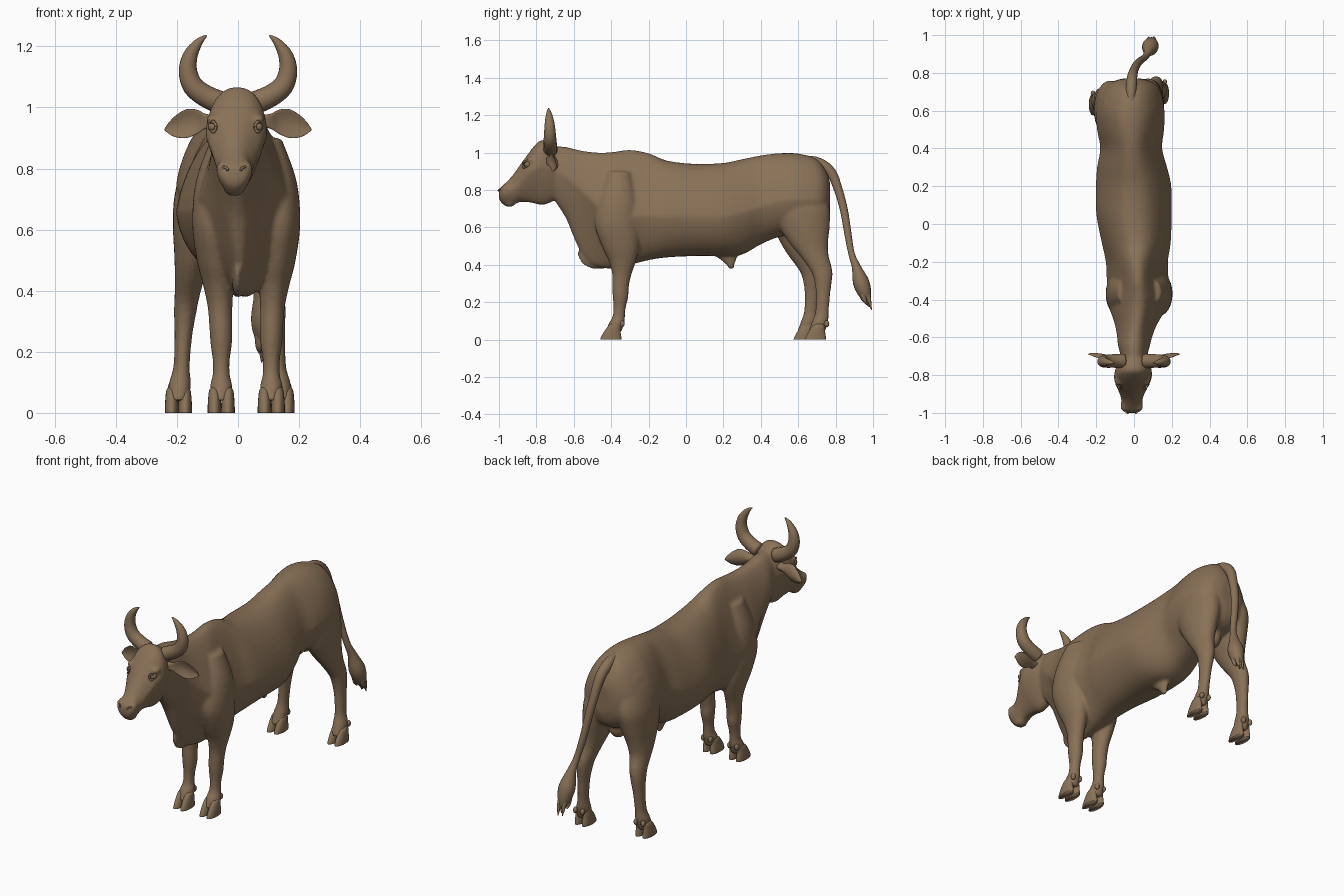
import bpy, bmesh, math
from mathutils import Vector, Matrix

hide = bpy.data.materials.new("brown_hide")
hide.diffuse_color = (0.25, 0.165, 0.095, 1)


def resample(rows, n=4):
    """Catmull-Rom interpolation of rows of numbers."""
    out = []
    for i in range(len(rows) - 1):
        p0, p1, p2, p3 = (rows[max(0, min(len(rows) - 1, i + k))] for k in (-1, 0, 1, 2))
        for s in range(n):
            t = s / n
            out.append([0.5 * (2 * b + (c - a) * t + (2 * a - 5 * b + 4 * c - d) * t * t
                        + (3 * b - a - 3 * c + d) * t ** 3) for a, b, c, d in zip(p0, p1, p2, p3)])
    return out + [list(rows[-1])]


def skin(bm, rings):
    vs = [[bm.verts.new(p) for p in r] for r in rings]
    n = len(vs[0])
    for a, b in zip(vs, vs[1:]):
        for i in range(n):
            bm.faces.new((a[i], a[(i + 1) % n], b[(i + 1) % n], b[i]))
    bm.faces.new(vs[0][::-1])
    bm.faces.new(vs[-1])


def loft(bm, rows, ring, n=32):
    skin(bm, [[ring(r, 2 * math.pi * k / n) for k in range(n)] for r in resample(rows)])


def tube(bm, rows, ref, n=14):
    """Sweep a circle along rows of (x, y, z, radius)."""
    rows = resample(rows)
    rings = []
    for i, r in enumerate(rows):
        t = (Vector(rows[min(i + 1, len(rows) - 1)][:3]) - Vector(rows[max(i - 1, 0)][:3])).normalized()
        u = t.cross(Vector(ref)).normalized()
        v = t.cross(u)
        rad = max(r[3], 0.001)
        rings.append([Vector(r[:3]) + rad * (u * math.cos(a) + v * math.sin(a))
                      for a in (2 * math.pi * k / n for k in range(n))])
    skin(bm, rings)


def ball(bm, loc, size):
    bmesh.ops.create_uvsphere(bm, u_segments=20, v_segments=12, radius=1,
                              matrix=Matrix.Translation(loc) @ Matrix.Diagonal((*size, 1)))


def finish(bm, name):
    bmesh.ops.recalc_face_normals(bm, faces=bm.faces)
    me = bpy.data.meshes.new(name)
    bm.to_mesh(me)
    bm.free()
    for p in me.polygons:
        p.use_smooth = True
    me.materials.append(hide)
    ob = bpy.data.objects.new(name, me)
    bpy.context.collection.objects.link(ob)
    return ob


def trunk_ring(r, a):
    # row: y, centre x, half width, top, bottom, widest height, low pinch, top pinch
    y, cx, hw, zt, zb, zm, lo, hi = r
    c, s = math.cos(a), math.sin(a)
    x = hw * math.copysign(abs(c) ** 0.85, c) * (1 - (lo * -s if s < 0 else hi * s))
    return Vector((cx + x, y, zm + s * (zt - zm if s > 0 else zm - zb)))


def leg_ring(r, a):
    x, y, z, rx, ry = r
    return Vector((x + rx * math.cos(a), y + ry * math.sin(a), z))


# torso, neck and dewlap
body = bmesh.new()
loft(body, [
    (-.70, 0, .07, 1.035, .74, .90, .2, .1), (-.64, 0, .086, 1.03, .645, .87, .4, .2),
    (-.58, .005, .098, 1.015, .50, .82, .6, .3), (-.52, .012, .118, 1.005, .415, .76, .65, .35),
    (-.45, .02, .15, 1.0, .385, .70, .6, .4), (-.38, .024, .168, 1.005, .38, .67, .5, .45),
    (-.30, .02, .165, 1.015, .40, .66, .35, .5), (-.20, .015, .165, .997, .425, .66, .2, .4),
    (-.10, .012, .183, .957, .44, .66, .15, .25), (.05, 0, .20, .94, .447, .66, .1, .2),
    (.20, -.002, .20, .945, .447, .66, .1, .25), (.30, -.01, .186, .965, .455, .68, .15, .3),
    (.40, -.015, .165, .985, .51, .71, .2, .3), (.50, -.018, .178, .997, .55, .74, .1, .25),
    (.60, -.02, .182, .995, .56, .75, .1, .2), (.70, -.015, .158, .965, .58, .75, .1, .2),
    (.75, -.01, .11, .90, .62, .75, .1, .1), (.77, -.01, .05, .84, .68, .75, 0, 0)], trunk_ring, 40)

# head
loft(body, [
    (-.66, 0, .06, 1.0, .78, .90, .2, .1), (-.72, 0, .082, 1.045, .735, .91, .35, .05),
    (-.77, -.003, .096, 1.068, .72, .92, .4, 0), (-.81, -.006, .101, 1.038, .728, .91, .45, .05),
    (-.85, -.008, .09, .985, .735, .89, .4, .1), (-.89, -.01, .071, .93, .735, .84, .3, .15),
    (-.93, -.011, .057, .875, .72, .80, .2, .15), (-.965, -.012, .059, .838, .716, .785, .25, .1),
    (-.99, -.012, .048, .815, .735, .78, .25, .1), (-1.0, -.012, .025, .797, .755, .778, 0, 0)], trunk_ring)

hooves = bmesh.new()
for side in (-1, 1):
    # front legs with shoulders
    rows = [(.075, -.36, .90, .04, .06), (.10, -.365, .76, .065, .10), (.105, -.37, .62, .072, .118),
            (.10, -.35, .50, .062, .10), (.092, -.34, .42, .05, .073), (.086, -.343, .35, .041, .052),
            (.083, -.35, .28, .038, .044), (.082, -.35, .23, .036, .042), (.082, -.355, .17, .028, .033),
            (.082, -.36, .12, .029, .034), (.082, -.37, .09, .037, .042), (.082, -.388, .04, .036, .042)]
    loft(body, [(.027 + side * h, y, z, rx, ry) for h, y, z, rx, ry in rows], leg_ring, 24)
    # hind legs with thighs, the left one stepping forward
    rows = [(.075, .60, .88, .06, .10), (.095, .615, .72, .085, .15), (.108, .632, .61, .078, .137),
            (.12, .655, .52, .062, .105), (.13, .685, .45, .05, .078), (.14, .72, .38, .041, .061),
            (.146, .732, .33, .037, .05), (.152, .733, .25, .029, .039), (.158, .727, .15, .027, .036),
            (.163, .718, .10, .036, .043), (.168, .698, .04, .036, .045)]
    step = 0.06 if side < 0 else 0
    loft(body, [(-.027 + side * h, y - step * min(1, max(0, (.75 - z) / .3)), z, rx, ry)
                for h, y, z, rx, ry in rows], leg_ring, 24)
    # cloven hooves and dewclaws
    for fx, fy in ((.027 + side * .082, -.402), (-.027 + side * .168, .692 - step)):
        for toe in (-1, 1):
            tx = fx + toe * .022
            loft(hooves, [(tx, fy, 0, .0225, .057), (tx, fy + .002, .015, .0225, .054),
                          (tx, fy + .008, .045, .021, .043), (tx, fy + .018, .075, .017, .03),
                          (tx, fy + .022, .088, .006, .012)], leg_ring, 20)
            ball(hooves, (tx, fy + .06, .085), (.012, .014, .018))
    # brow and nostril swellings
    ball(body, (-.008 + side * .073, -.825, .962), (.024, .03, .016))
    ball(body, (-.012 + side * .036, -.968, .80), (.024, .026, .026))
# chin, dewlap keel and belly sheath
ball(body, (-.012, -.945, .728), (.034, .032, .018))
ball(body, (0, -.47, .46), (.022, .11, .085))
loft(body, [(-.005, .20, .48, .03, .09), (-.005, .225, .43, .022, .045), (-.005, .238, .40, .016, .022),
            (-.005, .242, .378, .01, .013)], leg_ring, 16)
ball(body, (-.015, .62, .55), (.045, .055, .055))
ob = finish(body, "body")
m = ob.modifiers.new("blend", 'REMESH')
m.mode = 'VOXEL'
m.voxel_size = 0.0085
m.use_smooth_shade = True
m = ob.modifiers.new("soften", 'SMOOTH')
m.factor = 0.5
m.iterations = 6
finish(hooves, "hooves")


def ear_ring(r, a):
    # flat leaf section cupped towards the front
    x, y, z, h, th = r
    s = math.sin(a)
    return Vector((x, y + th * math.cos(a) - .4 * h * s * s, z + h * s))


# horns, ears, eyes, nostrils
horns, ears, eyes, nostrils = (bmesh.new() for _ in range(4))
for side in (-1, 1):
    tube(horns, [(side * x, y, z, r) for x, y, z, r in (
        (.055, -.725, 1.015, .038), (.105, -.725, 1.037, .036), (.147, -.727, 1.07, .034),
        (.164, -.728, 1.12, .030), (.156, -.73, 1.17, .024), (.13, -.733, 1.212, .014),
        (.103, -.735, 1.236, .003))], (0, 1, 0), 20)
    loft(ears, [(side * x, y, z, h, th) for x, y, z, h, th in (
        (.07, -.73, .955, .022, .022), (.105, -.72, .955, .024, .017), (.135, -.705, .953, .04, .010),
        (.17, -.695, .947, .047, .008), (.205, -.69, .938, .035, .007), (.228, -.688, .932, .017, .005),
        (.24, -.69, .928, .003, .003))], ear_ring, 24)
    ex = -.008 + side * .073
    ball(eyes, (ex, -.845, .937), (.017, .02, .017))
    for lid in (-1, 1):
        tube(eyes, [(ex + side * (.010 - .020 * k), -.845 - .022 + .022 * abs(k - .5) + .03 * (.5 - k),
                     .937 + lid * .017 * math.sin(math.pi * k), .005) for k in (0, .25, .5, .75, 1)],
             (0, 0.3, 1), 8)
    nx = -.012 + side * .034
    tube(nostrils, [(nx + side * .013 * math.cos(a), -.991 + .012 * math.cos(a) ,
                     .792 + .013 * math.sin(a), .0045)
                    for a in [-1.2 + .6 * k for k in range(8)]], (.3, 1, 0), 8)
finish(horns, "horns")
finish(ears, "ears")
finish(eyes, "eyes")
finish(nostrils, "nostrils")

# tail with tuft
tail = bmesh.new()
tube(tail, [(-.015, .64, .965, .02), (-.015, .71, .945, .028), (-.01, .775, .895, .027),
            (0, .815, .80, .023), (.015, .845, .69, .021), (.035, .865, .57, .019),
            (.06, .885, .46, .017), (.075, .91, .39, .024), (.085, .935, .31, .043),
            (.09, .955, .25, .036), (.09, .972, .20, .014), (.09, .98, .175, .003)], (1, 0, 0), 18)
for dx, dy, dz in ((-.02, -.015, .02), (.02, -.01, .01), (-.012, .012, -.01), (.015, .014, -.015)):
    tube(tail, [(.087 + dx * .7, .945 + dy * .7, .28, .02), (.09 + dx, .962 + dy, .22, .013),
                (.09 + dx, .978 + dy, .175 + dz, .002)], (1, 0, 0), 8)
finish(tail, "tail")
